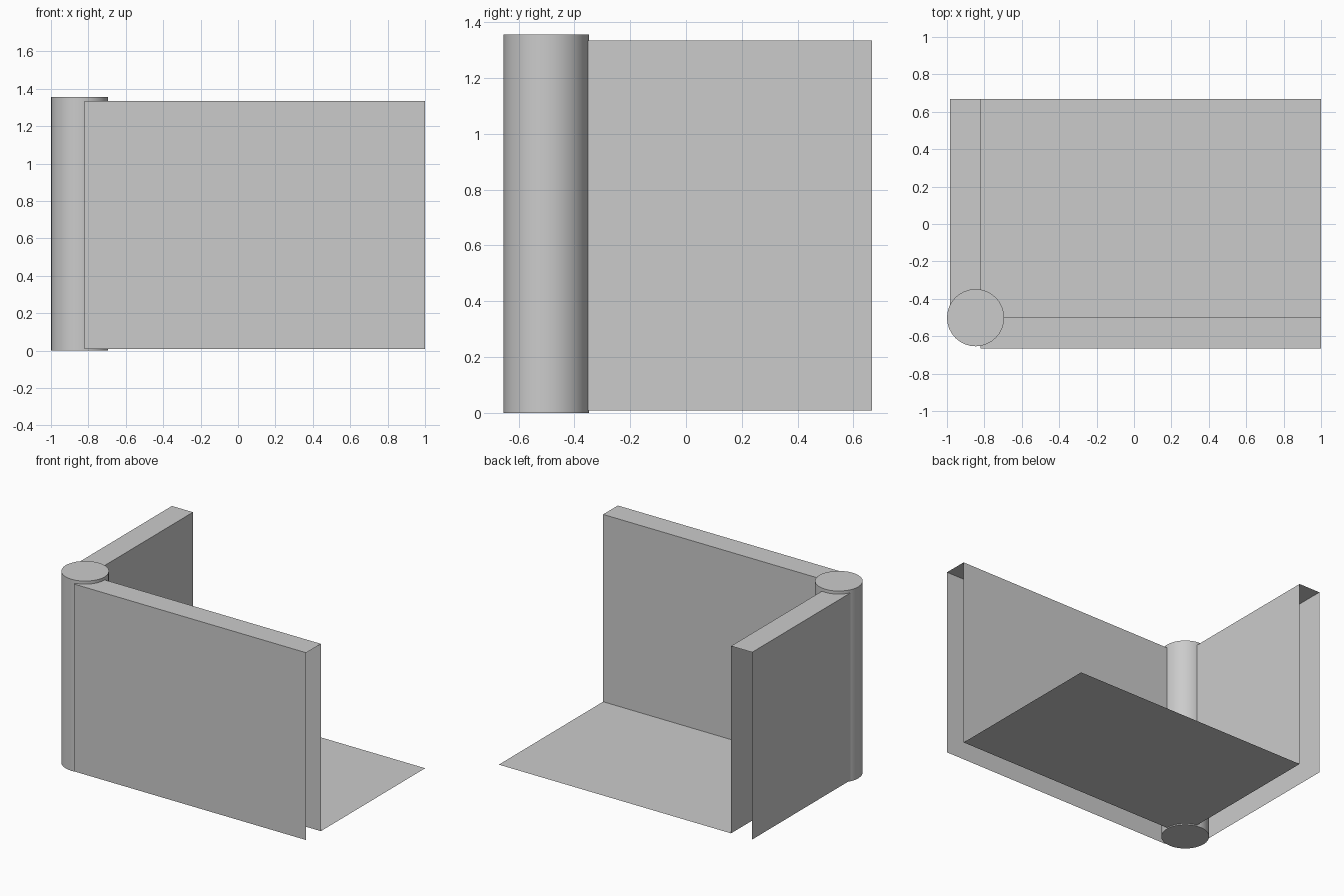
import bpy, bmesh
from mathutils import Vector

if "Cube" in bpy.data.objects:
    bpy.data.objects.remove(bpy.data.objects["Cube"])

X0, X1 = -0.82, 1.0      # inner floor extent in x
Y0, Y1 = -0.5, 0.667     # inner floor extent in y
Z0, Z1 = 0.008, 1.335    # floor level and wall top
T = 0.165                # wall thickness


def extrude_sheet(name, start, end, steps):
    """Sweep the line start-end through successive offsets as an open sheet."""
    bm = bmesh.new()
    edge = bm.edges.new([bm.verts.new(start), bm.verts.new(end)])
    for step in steps:
        geom = bmesh.ops.extrude_edge_only(bm, edges=[edge])["geom"]
        bmesh.ops.translate(bm, vec=Vector(step),
                            verts=[g for g in geom if isinstance(g, bmesh.types.BMVert)])
        edge = next(g for g in geom if isinstance(g, bmesh.types.BMEdge)
                    and len(g.link_faces) == 1
                    and all(v in geom for v in g.verts))
    bmesh.ops.recalc_face_normals(bm, faces=bm.faces)
    mesh = bpy.data.meshes.new(name)
    bm.to_mesh(mesh)
    bm.free()
    obj = bpy.data.objects.new(name, mesh)
    bpy.context.collection.objects.link(obj)
    return obj


H = Z1 - Z0
# floor: a single sheet
extrude_sheet("floor", (X0, Y0, Z0), (X1, Y0, Z0), [(0, Y1 - Y0, 0)])
# walls: inner face, top and outer face, open at the ends and underneath
extrude_sheet("front_wall", (X0, Y0, Z0), (X1, Y0, Z0),
              [(0, 0, H), (0, -T, 0), (0, 0, -H)])
extrude_sheet("side_wall", (X0, Y0, Z0), (X0, Y1, Z0),
              [(0, 0, H), (-T, 0, 0), (0, 0, -H)])

# corner post
bpy.ops.mesh.primitive_cylinder_add(vertices=32, radius=0.153, depth=1.357,
                                    location=(-0.847, -0.501, 1.357 / 2))
bpy.context.object.name = "corner_post"
bpy.ops.object.shade_smooth_by_angle()
